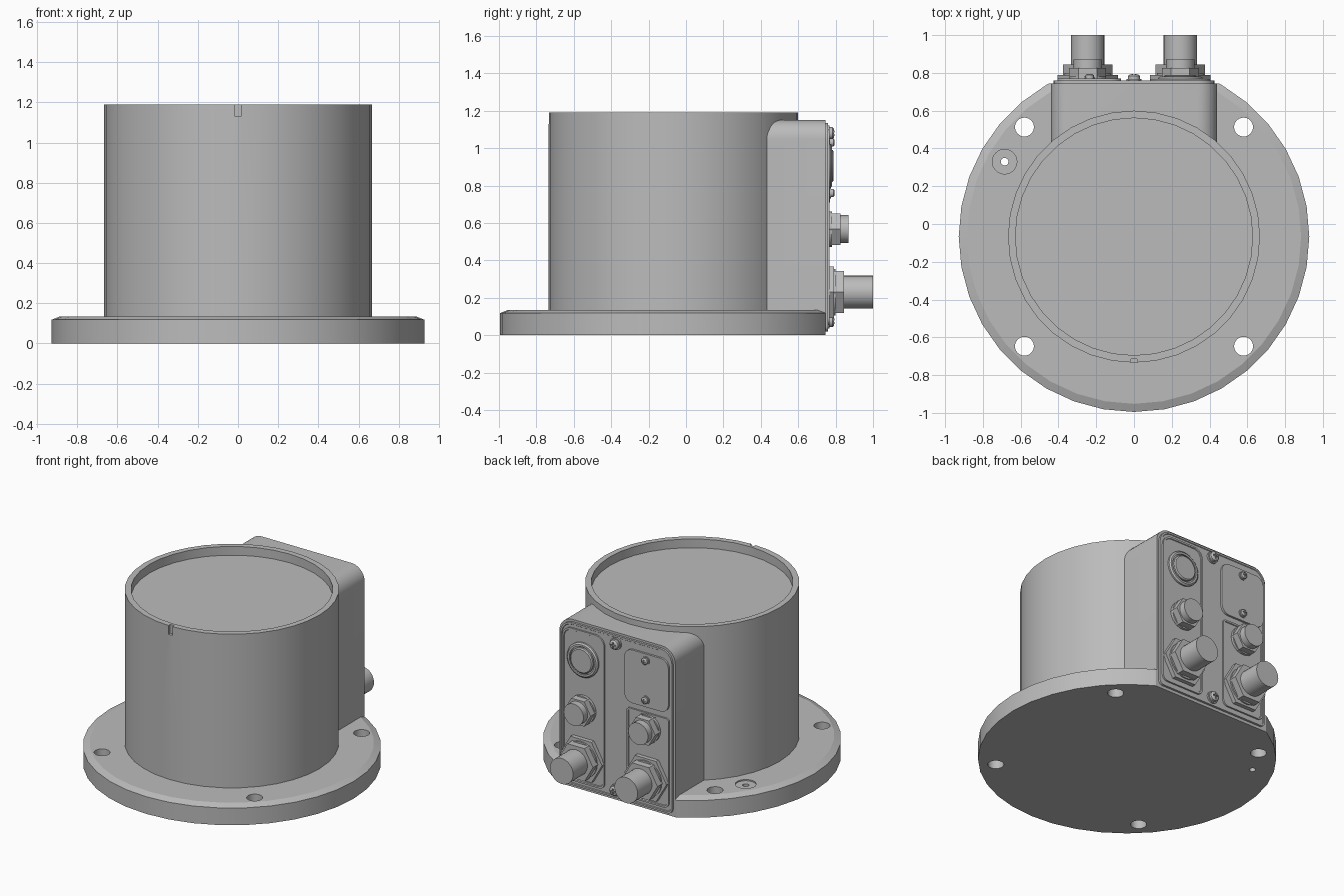
import bpy, bmesh, math
from mathutils import Matrix, Vector

if "Cube" in bpy.data.objects:
    bpy.data.objects.remove(bpy.data.objects["Cube"])

GREY = (0.5, 0.5, 0.5, 1)
metal = bpy.data.materials.new("grey metal")
metal.use_nodes = True
metal.diffuse_color = GREY
metal.node_tree.nodes["Principled BSDF"].inputs["Base Color"].default_value = GREY

CY = -0.067      # axis of the round body
BACK = 0.745     # rear face of the housing
FACE = 0.76      # rear face of the connector panel
COLUMNS = (0.245, -0.245)


def finish(name, bm):
    bmesh.ops.remove_doubles(bm, verts=bm.verts, dist=1e-5)
    bmesh.ops.recalc_face_normals(bm, faces=bm.faces)
    mesh = bpy.data.meshes.new(name)
    bm.to_mesh(mesh)
    bm.free()
    mesh.materials.append(metal)
    obj = bpy.data.objects.new(name, mesh)
    bpy.context.collection.objects.link(obj)
    return obj


def lathe(name, profile, place, rear=False, sides=32):
    """Spin (radius, height) points about z, or about y when on the rear panel."""
    bm = bmesh.new()
    verts = [bm.verts.new((r, 0, h)) for r, h in profile]
    edges = [bm.edges.new(pair) for pair in zip(verts, verts[1:])]
    bmesh.ops.spin(bm, geom=verts + edges, cent=(0, 0, 0), axis=(0, 0, 1),
                   angle=math.tau, steps=sides)
    turn = Matrix.Rotation(-math.pi / 2 if rear else 0, 4, "X")
    bm.transform(Matrix.Translation(place) @ turn)
    return finish(name, bm)


def rod(name, radius, length, place, rear=False, sides=32):
    return lathe(name, [(0, 0), (radius, 0), (radius, length), (0, length)],
                 place, rear, sides)


def box(name, size, place):
    bm = bmesh.new()
    bmesh.ops.create_cube(bm, size=1)
    bm.transform(Matrix.Translation(place) @ Matrix.Diagonal((*size, 1)))
    return finish(name, bm)


def rounded_plate(name, x, z, y, top_r, low_r, lip=0):
    """Rounded rectangle in xz, extruded along y; lip sinks its rear centre."""
    bm = bmesh.new()
    points = []
    for i, (cx, cz, r) in enumerate([(x[1], z[1], top_r), (x[0], z[1], top_r),
                                     (x[0], z[0], low_r), (x[1], z[0], low_r)]):
        sx, sz = (-1 if i in (0, 3) else 1), (-1 if i < 2 else 1)
        for k in range(9 if r else 1):
            a = math.pi / 2 * (i + k / 8)
            dx, dz = (math.cos(a), math.sin(a)) if r else (0, 0)
            points.append((cx + r * (sx + dx), y[1], cz + r * (sz + dz)))
    face = bm.faces.new([bm.verts.new(p) for p in points])
    new = bmesh.ops.extrude_face_region(bm, geom=[face], use_keep_orig=True)["geom"]
    moved = [v for v in new if isinstance(v, bmesh.types.BMVert)]
    bmesh.ops.translate(bm, verts=moved, vec=(0, y[0] - y[1], 0))
    bmesh.ops.recalc_face_normals(bm, faces=bm.faces)
    if lip:
        rear = max(bm.faces, key=lambda f: f.calc_center_median().y)
        bmesh.ops.inset_region(bm, faces=[rear], thickness=0.012)
        bmesh.ops.inset_region(bm, faces=[rear], thickness=0.003, depth=-lip)
    return finish(name, bm)


def cut(obj, *cutters):
    for cutter in cutters:
        cutter.hide_render = True
        mod = obj.modifiers.new("cut", "BOOLEAN")
        mod.operation, mod.solver, mod.object = "DIFFERENCE", "EXACT", cutter
        bpy.context.view_layer.objects.active = obj
        bpy.ops.object.modifier_apply(modifier=mod.name)
        bpy.data.objects.remove(cutter)


# Mounting flange: chamfered disc, flat at the rear, four bolt holes and a pin hole
flange = lathe("mounting_flange", [(0, 0), (0.928, 0), (0.928, 0.118),
                                   (0.885, 0.135), (0, 0.135)], (0, CY, 0), sides=36)
cut(flange, box("rear_cutter", (2, 0.6, 1), (0, BACK + 0.3, 0)))
for sx in (-1, 1):
    for sy in (-1, 1):
        cut(flange, rod("bolt_cutter", 0.05, 0.4, (sx * 0.58, CY + sy * 0.58, -0.1)))
cut(flange, rod("pin_cutter", 0.02, 0.4, (-0.685, 0.33, -0.1)),
    rod("counterbore_cutter", 0.065, 0.1, (-0.685, 0.33, 0.127)))

# Round body with a recessed lid and an index notch at the front
body = lathe("round_body", [(0, 0.1), (0.667, 0.1), (0.667, 1.19), (0.628, 1.19),
                            (0.628, 1.13), (0, 1.13)], (0, CY, 0), sides=36)
cut(body, box("notch_cutter", (0.03, 0.04, 0.12), (0, CY - 0.667, 1.19)))

# Rear housing blending into the body
housing = rounded_plate("rear_housing", (-0.44, 0.44), (0, 1.15), (0.4, BACK), 0.1, 0)
cut(housing, rod("lid_cutter", 0.645, 0.5, (0, CY, 1.0), sides=36))

# Connector panel and its framed fields
rounded_plate("connector_panel", (-0.425, 0.425), (0.02, 1.135), (BACK - 0.01, FACE),
              0.09, 0.03, lip=0.004)
rounded_plate("left_field", (0.085, 0.405), (0.055, 1.1), (FACE - 0.01, FACE + 0.007),
              0.07, 0.04, lip=0.005)
rounded_plate("right_field", (-0.405, -0.085), (0.055, 0.67), (FACE - 0.01, FACE + 0.007),
              0.02, 0.04, lip=0.005)
rounded_plate("cover_plate", (-0.405, -0.07), (0.71, 1.075), (FACE - 0.01, FACE + 0.01),
              0.06, 0.06)

# Connectors: one large and one small in each column
for side, x in zip(("left", "right"), COLUMNS):
    low = (x, FACE - 0.01, 0.23)
    rod(side + "_large_flange_nut", 0.16, 0.04, low, True, 6)
    rod(side + "_large_washer", 0.125, 0.05, low, True)
    rod(side + "_large_nut", 0.13, 0.095, low, True, 6)
    rod(side + "_large_connector", 0.088, 0.25, low, True)
    high = (x, FACE - 0.01, 0.567)
    rod(side + "_small_washer", 0.095, 0.03, high, True)
    rod(side + "_small_nut", 0.098, 0.075, high, True, 6)
    rod(side + "_small_connector", 0.075, 0.12, high, True)

# Round button with a stepped bezel
lathe("round_button", [(0, 0), (0.118, 0), (0.118, 0.018), (0.108, 0.026), (0.095, 0.026),
                       (0.095, 0.016), (0.086, 0.016), (0.086, 0.028), (0.078, 0.034),
                       (0, 0.034)], (COLUMNS[0], FACE - 0.005, 0.905), True)


# Cross-slotted screws
def screw(name, x, z, y, size):
    profile = [(0, 0), (1, 0), (1, 0.3), (0.8, 0.3), (0.8, 0.7), (0.55, 0.9), (0, 0.95)]
    head = lathe(name, [(r * size, h * size) for r, h in profile], (x, y, z), True, 28)
    top = y + size
    cut(head, box("slot_cutter", (size, size * 0.6, size * 0.22), (x, top, z)),
        box("slot_cutter", (size * 0.22, size * 0.6, size), (x, top, z)))


for label, z in (("lower", 0.075), ("upper", 1.08)):
    screw(label + "_panel_screw", 0, z, FACE - 0.004, 0.04)
for label, z in (("lower", 0.76), ("upper", 1.03)):
    screw(label + "_cover_screw", -0.235, z, FACE + 0.008, 0.028)

# Smooth the round surfaces and keep the edges crisp
bpy.ops.object.select_all(action="DESELECT")
for obj in bpy.context.scene.objects:
    if obj.type == "MESH" and metal.name in obj.data.materials:
        obj.select_set(True)
        bpy.context.view_layer.objects.active = obj
bpy.ops.object.shade_smooth_by_angle(angle=math.radians(14))
